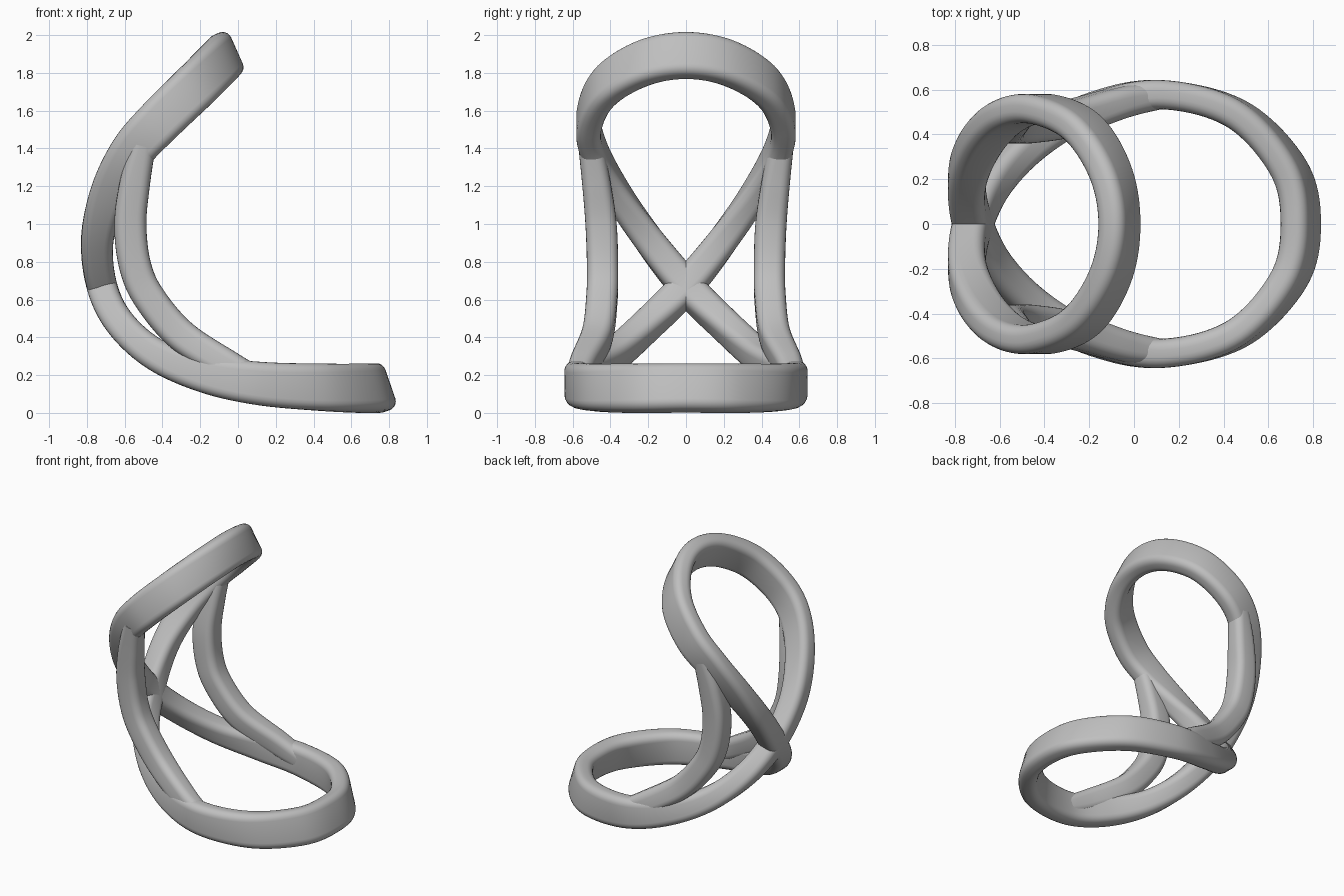
import bpy, bmesh, math
from mathutils import Vector

cube = bpy.data.objects.get("Cube")
if cube:
    bpy.data.objects.remove(cube)

grey = bpy.data.materials.new("plain_grey")
grey.use_nodes = True
COLOUR = (0.52, 0.52, 0.52, 1)
grey.diffuse_color = COLOUR
grey.node_tree.nodes["Principled BSDF"].inputs["Base Color"].default_value = COLOUR


def station(x, y, z, lean, width, depth):
    """Path point: position, angle of the bar's depth axis in xz, bar size."""
    a = math.radians(lean)
    return [Vector((x, y, z)), Vector((math.cos(a), 0, math.sin(a))), width, depth]


def mirrored(stations):
    return [[Vector((p.x, -p.y, p.z)), n, w, d] for p, n, w, d in stations]


def blend(a, b, c, d, t):
    """Catmull-Rom interpolation."""
    return 0.5 * (2 * b + (c - a) * t + (2 * a - 5 * b + 4 * c - d) * t ** 2
                  + (3 * b - a - 3 * c + d) * t ** 3)


def sample(stations, closed, steps=10):
    n = len(stations)
    pick = lambda i: stations[i % n] if closed else stations[min(max(i, 0), n - 1)]
    out = []
    for i in range(n if closed else n - 1):
        four = [pick(i + k) for k in (-1, 0, 1, 2)]
        out += [[blend(*parts, s / steps) for parts in zip(*four)] for s in range(steps)]
    return out if closed else out + [stations[-1]]


def section(width, depth, radius=0.05, seg=5):
    """Rounded rectangle outline."""
    pts = []
    for k, (sx, sy) in enumerate([(1, 1), (-1, 1), (-1, -1), (1, -1)]):
        for j in range(seg + 1):
            a = math.pi / 2 * (k + j / seg)
            pts.append((sx * (width / 2 - radius) + radius * math.cos(a),
                        sy * (depth / 2 - radius) + radius * math.sin(a)))
    return pts


def sweep(name, stations, closed):
    path = sample(stations, closed)
    n = len(path)
    bm = bmesh.new()
    rings = []
    for i, (p, normal, w, d) in enumerate(path):
        ahead = path[(i + 1) % n if closed else min(i + 1, n - 1)][0]
        behind = path[i - 1 if closed else max(i - 1, 0)][0]
        tangent = (ahead - behind).normalized()
        side = tangent.cross(normal).normalized()
        up = side.cross(tangent)
        rings.append([bm.verts.new(p + side * u + up * v) for u, v in section(w, d)])
    for i in range(n if closed else n - 1):
        a, b = rings[i], rings[(i + 1) % n]
        for j in range(len(a)):
            k = (j + 1) % len(a)
            bm.faces.new((a[j], a[k], b[k], b[j]))
    if not closed:
        bm.faces.new(rings[0])
        bm.faces.new(rings[-1])
    bmesh.ops.recalc_face_normals(bm, faces=bm.faces)
    mesh = bpy.data.meshes.new(name)
    bm.to_mesh(mesh)
    bm.free()
    mesh.materials.append(grey)
    obj = bpy.data.objects.new(name, mesh)
    bpy.context.collection.objects.link(obj)
    bpy.ops.object.select_all(action='DESELECT')
    obj.select_set(True)
    bpy.context.view_layer.objects.active = obj
    bpy.ops.object.shade_smooth_by_angle(angle=math.radians(40))


# Bent figure-eight loop: lower half, crossing, upper half, then its mirror
lower_tip = station(0.745, 0, 0.132, 109, 0.13, 0.26)
lower = [
    station(0.69, 0.25, 0.13, 107, 0.13, 0.26),
    station(0.46, 0.49, 0.135, 100, 0.13, 0.25),
    station(0.12, 0.578, 0.155, 86, 0.13, 0.23),
    station(-0.17, 0.52, 0.205, 75, 0.14, 0.2),
    station(-0.43, 0.38, 0.305, 60, 0.15, 0.17),
    station(-0.62, 0.2, 0.47, 38, 0.16, 0.16),
]
crossing = [station(-0.72, 0, 0.67, 18, 0.17, 0.16)]
upper = [
    station(-0.745, 0.2, 0.92, 0, 0.16, 0.17),
    station(-0.68, 0.37, 1.17, -22, 0.14, 0.2),
    station(-0.56, 0.485, 1.385, -36, 0.13, 0.23),
    station(-0.41, 0.513, 1.55, -45, 0.13, 0.245),
    station(-0.23, 0.43, 1.725, -54, 0.13, 0.25),
    station(-0.105, 0.23, 1.85, -62, 0.13, 0.25),
]
upper_tip = station(-0.065, 0, 1.892, -66, 0.13, 0.25)
sweep("figure_eight_loop",
      [lower_tip] + lower + crossing + mirrored(upper) + [upper_tip]
      + upper[::-1] + crossing + mirrored(lower[::-1]), True)

# Side arms joining the lower and upper loops
arm = [
    station(-0.5, 0.505, 1.42, -20, 0.13, 0.13),
    station(-0.545, 0.475, 1.22, -8, 0.15, 0.16),
    station(-0.57, 0.45, 1.0, 0, 0.165, 0.17),
    station(-0.545, 0.442, 0.78, 15, 0.165, 0.17),
    station(-0.47, 0.445, 0.61, 32, 0.165, 0.17),
    station(-0.3, 0.47, 0.41, 50, 0.16, 0.17),
    station(-0.05, 0.545, 0.25, 62, 0.14, 0.16),
    station(0.12, 0.575, 0.16, 65, 0.12, 0.14),
]
sweep("back_arm", arm, False)
sweep("front_arm", mirrored(arm), False)
